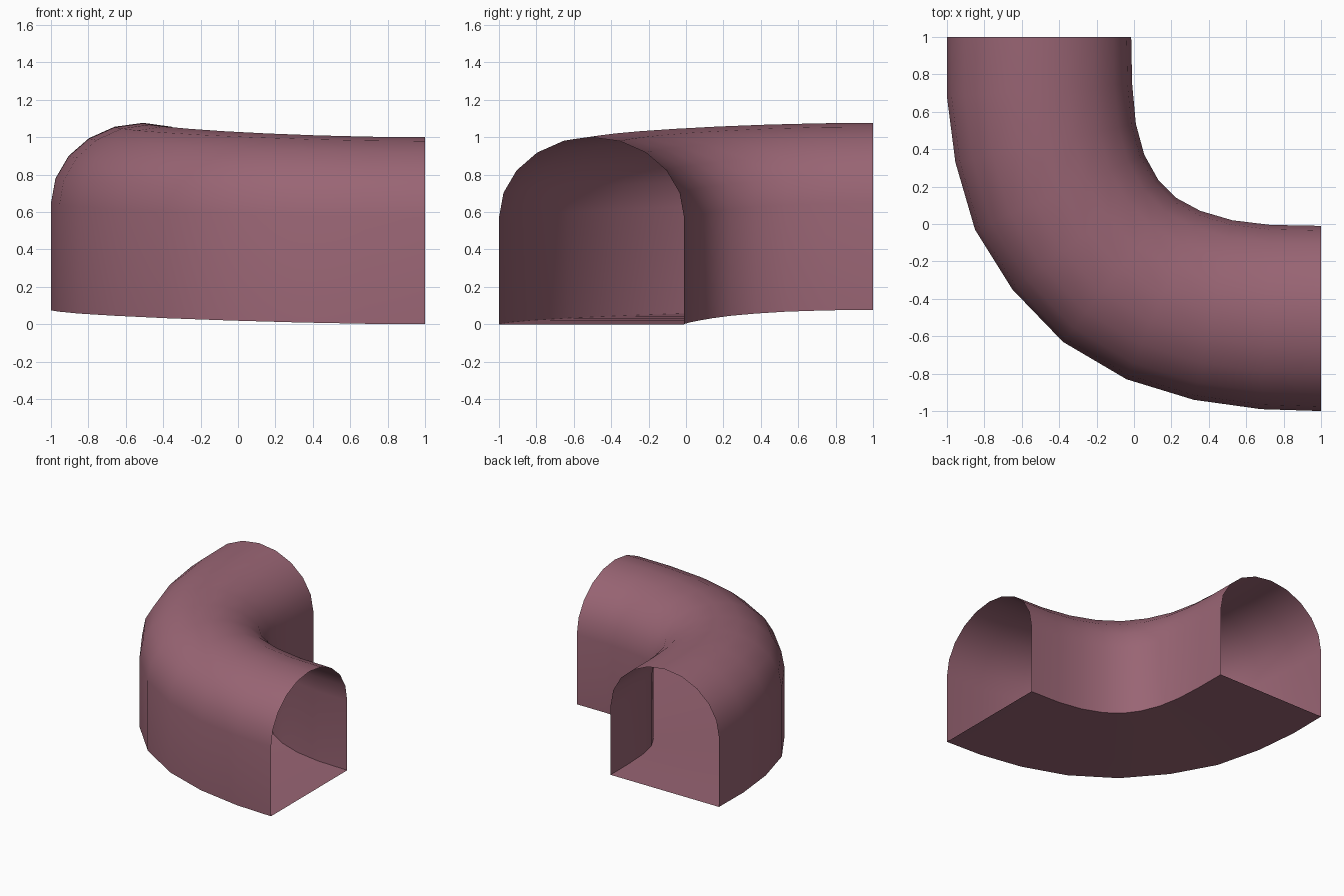
import bpy, bmesh, math

if "Cube" in bpy.data.objects:
    bpy.data.objects.remove(bpy.data.objects["Cube"])

# Plan outlines of the bend: outer wall and inner wall at matching stations
OUTER = [(1, -1), (.68, -.99), (.32, -.94), (-.04, -.83), (-.38, -.63),
         (-.65, -.35), (-.85, -.03), (-.955, .33), (-1, .68), (-1, 1)]
INNER = [(1, -.01), (.73, -.005), (.525, .02), (.355, .07), (.225, .14),
         (.13, .235), (.055, .37), (.01, .535), (-.01, .75), (-.015, 1)]
RISE, WALL, ARCH, SIDES = .077, .57, .43, 10

# Cross-section: straight walls under a half-ellipse vault (across 0..1, height)
profile = [(0, 0)]
for k in range(SIDES + 1):
    a = math.pi * k / SIDES
    profile.append((.5 - .5 * math.cos(a), WALL + ARCH * math.sin(a)))
profile.append((1, 0))

# Sweep the section along the bend, easing upward; ends stay open
bm = bmesh.new()
rings = []
for i, (o, n) in enumerate(zip(OUTER, INNER)):
    t = i / (len(OUTER) - 1)
    base = RISE * t * t * (3 - 2 * t)
    rings.append([bm.verts.new((o[0] + (n[0] - o[0]) * u,
                                o[1] + (n[1] - o[1]) * u, base + z))
                  for u, z in profile])
count = len(profile)
for r0, r1 in zip(rings, rings[1:]):
    for j in range(count):
        k = (j + 1) % count
        bm.faces.new((r0[j], r0[k], r1[k], r1[j]))
bm.normal_update()
# Make the vault face outward
top = max(bm.faces, key=lambda f: f.calc_center_median().z)
if top.normal.z < 0:
    bmesh.ops.reverse_faces(bm, faces=bm.faces[:])

mesh = bpy.data.meshes.new("curved_tunnel")
bm.to_mesh(mesh)
bm.free()
tunnel = bpy.data.objects.new("curved_tunnel", mesh)
bpy.context.collection.objects.link(tunnel)

# Dusty mauve finish
mat = bpy.data.materials.new("mauve")
mat.diffuse_color = (.32, .13, .175, 1)
mat.use_nodes = True
mat.node_tree.nodes["Principled BSDF"].inputs["Base Color"].default_value = mat.diffuse_color
mesh.materials.append(mat)

bpy.context.view_layer.objects.active = tunnel
tunnel.select_set(True)
bpy.ops.object.shade_smooth_by_angle(angle=math.radians(40))
